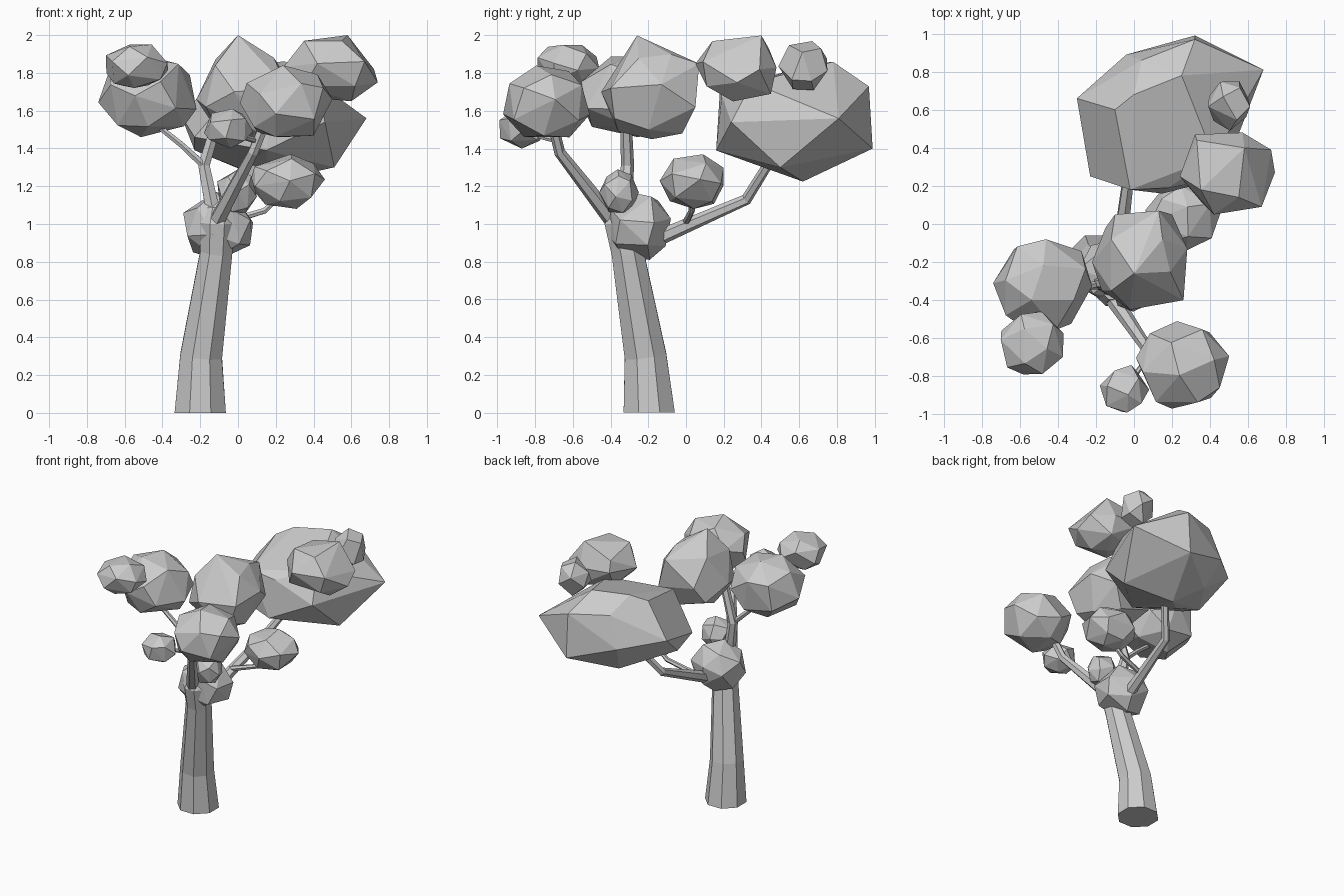
import bpy, bmesh, math, random
from mathutils import Vector, Euler

cube = bpy.data.objects.get("Cube")
if cube:
    bpy.data.objects.remove(cube)

mat = bpy.data.materials.new("light gray")
mat.use_nodes = True
GRAY = (0.6, 0.6, 0.6, 1)
mat.diffuse_color = GRAY
mat.node_tree.nodes["Principled BSDF"].inputs["Base Color"].default_value = GRAY


def finish(name, bm):
    bmesh.ops.recalc_face_normals(bm, faces=bm.faces)
    mesh = bpy.data.meshes.new(name)
    bm.to_mesh(mesh)
    bm.free()
    mesh.materials.append(mat)
    obj = bpy.data.objects.new(name, mesh)
    bpy.context.collection.objects.link(obj)
    return obj


def hull(name, points):
    """Faceted clump wrapped around a few points."""
    bm = bmesh.new()
    for p in points:
        bm.verts.new(p)
    res = bmesh.ops.convex_hull(bm, input=bm.verts)
    loose = [g for g in res["geom_interior"] if isinstance(g, bmesh.types.BMVert)]
    bmesh.ops.delete(bm, geom=loose, context='VERTS')
    bmesh.ops.dissolve_limit(bm, angle_limit=math.radians(6), verts=bm.verts, edges=bm.edges)
    return finish(name, bm)


def clump(name, xs, ys, zs, count=20, seed=1):
    """Irregular ball with few facets, fitted to the given extents."""
    rng = random.Random(seed)
    turn = Euler([rng.uniform(0, math.tau) for _ in range(3)])
    pts = []
    for i in range(count):
        h = 1 - 2 * (i + 0.5) / count
        a = i * math.pi * (3 - math.sqrt(5))
        r = math.sqrt(1 - h * h)
        p = Vector((r * math.cos(a), r * math.sin(a), h))
        p += Vector([rng.uniform(-0.12, 0.12) for _ in range(3)])
        p.normalize()
        p.rotate(turn)
        pts.append(p)
    for k, (lo, hi) in enumerate((xs, ys, zs)):
        a, b = min(p[k] for p in pts), max(p[k] for p in pts)
        for p in pts:
            p[k] = lo + (p[k] - a) / (b - a) * (hi - lo)
    return hull(name, pts)


def limb(name, path, radii, sides=6):
    """Tapered tube through the path; a ring on the ground lies flat."""
    path = [Vector(p) for p in path]
    bm = bmesh.new()
    rings = []
    for i, (p, r) in enumerate(zip(path, radii)):
        d = path[min(i + 1, len(path) - 1)] - path[max(i - 1, 0)]
        if p.z == 0:
            d = Vector((0, 0, 1))
        q = Vector((0, 0, 1)).rotation_difference(d.normalized())
        ring = []
        for s in range(sides):
            a = math.tau * (s + 0.5) / sides
            ring.append(bm.verts.new(p + q @ Vector((r * math.cos(a), r * math.sin(a), 0))))
        rings.append(ring)
    for low, high in zip(rings, rings[1:]):
        for s in range(sides):
            t = (s + 1) % sides
            bm.faces.new((low[s], low[t], high[t], high[s]))
    bm.faces.new(rings[0][::-1])
    bm.faces.new(rings[-1])
    return finish(name, bm)


# Trunk and branches
limb("trunk", [(-.2, -.195, 0), (-.195, -.215, .3), (-.115, -.31, .85), (-.11, -.34, 1.01),
               (-.11, -.34, 1.09)], [.147, .12, .092, .1, .06], 8)
limb("upright_branch", [(-.12, -.34, 1), (-.18, -.31, 1.31), (-.1, -.32, 1.58)], [.045, .035, .03])
limb("right_twig", [(-.17, -.32, 1.3), (-.3, -.33, 1.42), (-.45, -.33, 1.54)], [.022, .018, .016])
limb("front_branch", [(-.11, -.39, 1.02), (.08, -.67, 1.38), (.15, -.71, 1.55)], [.045, .03, .028])
limb("front_twig", [(.1, -.68, 1.44), (.03, -.76, 1.46), (-.04, -.85, 1.5)], [.016, .014, .012])
limb("back_branch", [(-.09, -.25, .88), (-.06, 0, .99), (-.02, .32, 1.13), (.1, .45, 1.34)],
     [.045, .038, .03, .026])
limb("left_twig", [(-.06, 0, 1.01), (.14, .03, 1.07), (.25, .03, 1.17)], [.02, .017, .014])

# Large back crown
hull("back_crown", [
    (.68, .81, 1.56), (.32, .99, 1.4), (-.04, .89, 1.52), (.32, .97, 1.73), (-.3, .66, 1.57),
    (-.23, .25, 1.46), (.15, .16, 1.39), (.46, .24, 1.54), (.42, .35, 1.75), (.17, .62, 1.225),
    (.51, .5, 1.3), (-.23, .43, 1.39), (.02, .78, 1.32), (.02, .48, 1.29), (0, .68, 1.85),
    (.25, .78, 1.86), (.04, .86, 1.75), (-.02, .18, 1.71), (-.1, .6, 1.8), (.18, .19, 1.68)])

# Pointed middle crown
hull("middle_crown", [
    (0, -.26, 2), (.13, .07, 1.85), (-.1, .05, 1.68), (.28, -.13, 1.74), (.26, -.4, 1.72),
    (-.02, -.45, 1.7), (-.22, -.2, 1.66), (.05, -.18, 1.45), (.1, -.02, 1.48), (.1, -.36, 1.49),
    (-.12, -.35, 1.84), (.2, .05, 1.62), (-.12, -.08, 1.87), (.2, -.2, 1.5), (-.1, -.2, 1.48),
    (.19, -.25, 1.88), (.15, -.08, 1.9), (-.15, -.02, 1.56), (-.17, -.35, 1.62), (.2, -.38, 1.56)])

# Boxy clump high on the left
hull("left_high_clump", [
    (.24, .25, 1.83), (.33, .44, 1.93), (.35, .18, 1.97), (.58, .4, 2), (.32, .47, 1.85),
    (.57, .48, 1.83), (.72, .39, 1.82), (.74, .27, 1.75), (.67, .09, 1.86), (.42, .05, 1.85),
    (.55, .14, 1.97), (.6, .25, 1.65), (.35, .37, 1.71), (.35, .12, 1.73), (.58, .45, 1.69),
    (.62, .11, 1.73), (.48, .29, 1.66)])

# Rounder leaf clumps
clump("left_high_bud", (.39, .61), (.49, .75), (1.71, 1.97), 14, 4)
clump("front_crown", (.01, .5), (-.97, -.51), (1.46, 1.84), 20, 5)
clump("front_bud", (-.18, .08), (-.99, -.74), (1.4, 1.61), 16, 6)
clump("right_crown", (-.74, -.22), (-.57, -.08), (1.46, 1.89), 20, 7)
clump("right_bud", (-.7, -.37), (-.79, -.46), (1.72, 1.95), 18, 8)
clump("left_low_clump", (.06, .46), (-.14, .2), (1.08, 1.37), 20, 9)
clump("inner_bud", (-.11, .1), (-.46, -.25), (1.06, 1.29), 18, 10)
clump("trunk_knot", (-.29, .08), (-.42, -.08), (.81, 1.17), 18, 11)
